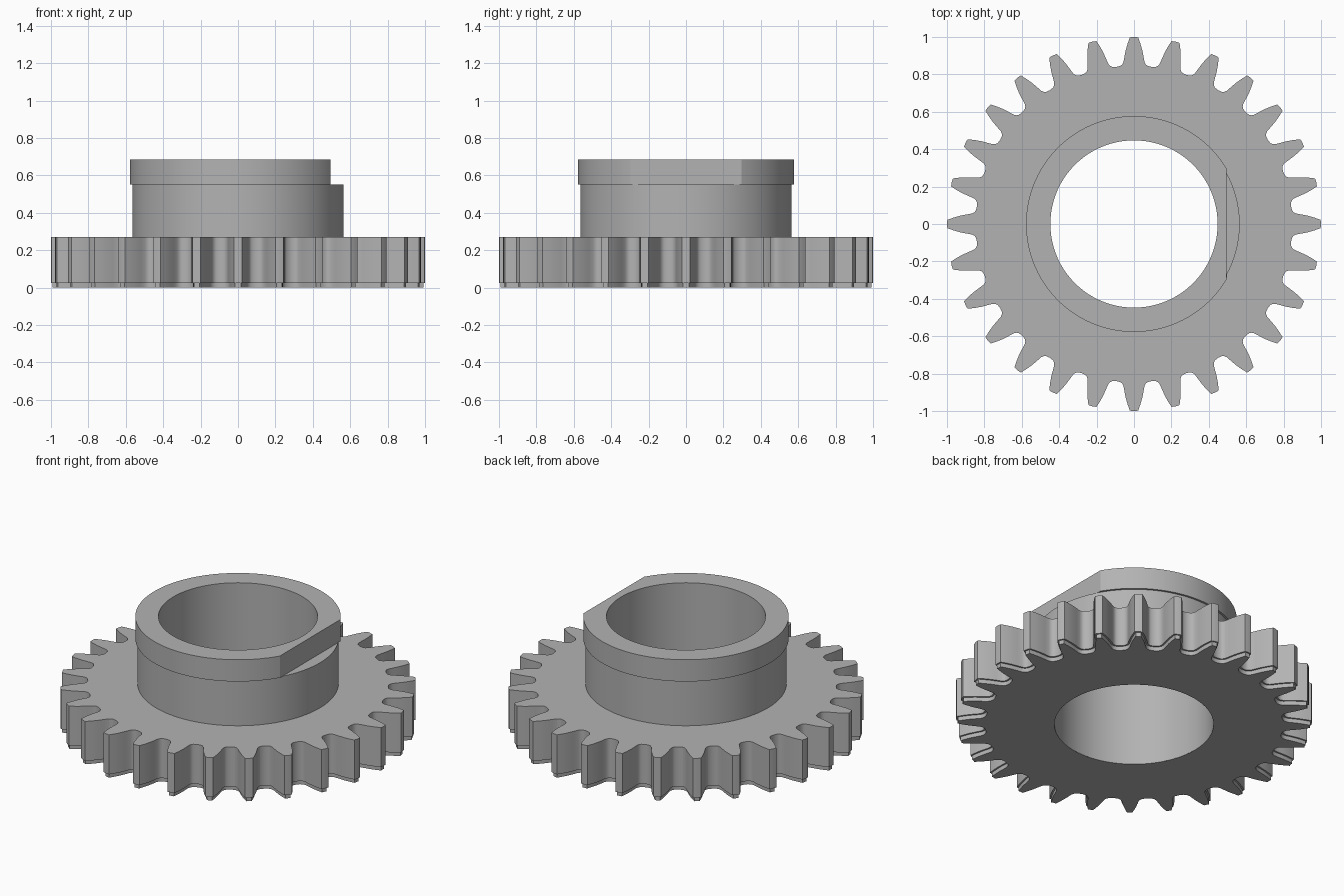
import bpy, bmesh
from math import sin, cos, pi, tau, acos, atan2, hypot, radians

cube = bpy.data.objects.get("Cube")
if cube:
    bpy.data.objects.remove(cube, do_unlink=True)

grey = bpy.data.materials.new("plain grey")
grey.use_nodes = True
COLOR = (0.45, 0.45, 0.45, 1)
grey.diffuse_color = COLOR
grey.node_tree.nodes["Principled BSDF"].inputs["Base Color"].default_value = COLOR

TEETH = 28
BORE, HUB, COLLAR, FLAT_X = 0.447, 0.565, 0.577, 0.495
FOOT_Z, GEAR_Z, HUB_Z, TOP_Z = 0.025, 0.27, 0.55, 0.685


def loft(name, rings):
    """Join (outline, height) rings of equal point count into one shell."""
    bm = bmesh.new()
    loops = [[bm.verts.new((x, y, z)) for x, y in pts] for pts, z in rings]
    for low, high in zip(loops, loops[1:]):
        n = len(low)
        for i in range(n):
            j = (i + 1) % n
            bm.faces.new((low[i], low[j], high[j], high[i]))
    mesh = bpy.data.meshes.new(name)
    bm.to_mesh(mesh)
    bm.free()
    mesh.materials.append(grey)
    obj = bpy.data.objects.new(name, mesh)
    bpy.context.collection.objects.link(obj)
    bpy.ops.object.select_all(action="DESELECT")
    obj.select_set(True)
    bpy.context.view_layer.objects.active = obj
    bpy.ops.object.shade_smooth_by_angle(angle=radians(30))
    return obj


def circle(radius, angles):
    return [(radius * cos(a), radius * sin(a)) for a in angles]


def inset(pts, d):
    """Move a counter-clockwise outline inward by d."""
    out = []
    for i, (x, y) in enumerate(pts):
        (px, py), (qx, qy) = pts[i - 1], pts[(i + 1) % len(pts)]
        tx, ty = qx - px, qy - py
        length = hypot(tx, ty)
        out.append((x - d * ty / length, y + d * tx / length))
    return out


# Half tooth, as (distance along axis, half width) from tip to root
half = [(0.998, 0.022), (0.965, 0.034), (0.93, 0.044), (0.895, 0.051),
        (0.867, 0.056), (0.853, 0.063), (0.845, 0.073)]
tooth = [(r, -w) for r, w in reversed(half)] + [(1.0, 0)] + half
root = pi / TEETH
tooth.append((0.845 * cos(root), 0.845 * sin(root)))
outline = []
for k in range(TEETH):
    c, s = cos(tau * k / TEETH), sin(tau * k / TEETH)
    outline += [(x * c - y * s, x * s + y * c) for x, y in tooth]
tooth_angles = [atan2(y, x) for x, y in outline]
foot = inset(outline, 0.01)

# Toothed wheel with a slightly recessed foot
loft("gear_wheel", [(circle(BORE, tooth_angles), 0), (foot, 0), (foot, FOOT_Z),
                    (outline, FOOT_Z), (outline, GEAR_Z),
                    (circle(HUB - 0.005, tooth_angles), GEAR_Z)])

# Angles with points exactly on both corners of the collar flat
corner = acos(FLAT_X / COLLAR)
NF, NR = 24, 120
angles = [-corner + 2 * corner * i / NF for i in range(NF)]
angles += [corner + (tau - 2 * corner) * i / NR for i in range(NR)]
hub_ring, bore_ring = circle(HUB, angles), circle(BORE, angles)
collar_ring = [(min(x, FLAT_X), y if x <= FLAT_X else FLAT_X * y / x)
               for x, y in circle(COLLAR, angles)]

# Hub, overhanging collar with its flat, and the through bore
loft("hub", [(hub_ring, GEAR_Z), (hub_ring, HUB_Z), (collar_ring, HUB_Z)])
loft("collar", [(collar_ring, HUB_Z), (collar_ring, TOP_Z), (bore_ring, TOP_Z)])
loft("bore", [(bore_ring, TOP_Z), (bore_ring, 0)])
